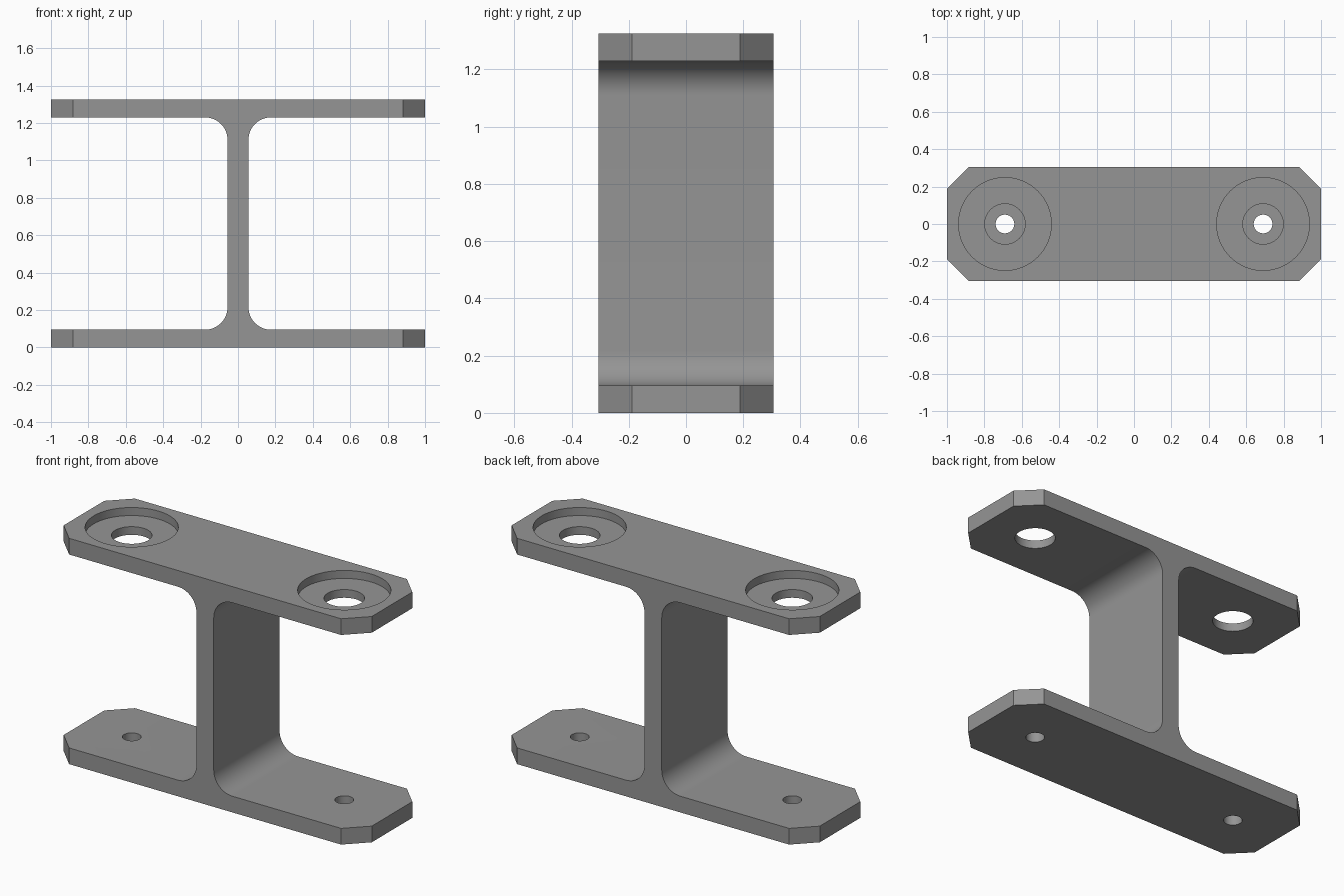
import bpy, bmesh, math
from mathutils import Matrix

cube = bpy.data.objects.get("Cube")
if cube:
    bpy.data.objects.remove(cube, do_unlink=True)

HEIGHT, PLATE, WEB, FILLET = 1.325, 0.095, 0.056, 0.12
HALF_Y, CHAMFER, HOLE_X = 0.305, 0.117, 0.69
SEAT = HEIGHT - 0.047

gray = bpy.data.materials.new("plain gray")
gray.use_nodes = True
color = (0.3, 0.3, 0.3, 1)
gray.diffuse_color = color
gray.node_tree.nodes["Principled BSDF"].inputs["Base Color"].default_value = color


def prism(name, points, direction):
    """Extrude a closed outline along a direction."""
    bm = bmesh.new()
    face = bm.faces.new([bm.verts.new(p) for p in points])
    side = bmesh.ops.extrude_face_region(bm, geom=[face])["geom"]
    bmesh.ops.translate(bm, vec=direction,
                        verts=[v for v in side if isinstance(v, bmesh.types.BMVert)])
    bmesh.ops.recalc_face_normals(bm, faces=bm.faces)
    return finish(name, bm)


def cylinder(name, x, radius, low, high):
    bm = bmesh.new()
    bmesh.ops.create_cone(bm, cap_ends=True, segments=64, radius1=radius, radius2=radius,
                          depth=high - low,
                          matrix=Matrix.Translation((x, 0, (low + high) / 2)))
    return finish(name, bm)


def finish(name, bm):
    mesh = bpy.data.meshes.new(name)
    bm.to_mesh(mesh)
    bm.free()
    mesh.materials.append(gray)
    obj = bpy.data.objects.new(name, mesh)
    bpy.context.collection.objects.link(obj)
    return obj


def boolean(target, cutter, operation):
    mod = target.modifiers.new("cut", 'BOOLEAN')
    mod.operation, mod.object, mod.solver = operation, cutter, 'EXACT'
    bpy.context.view_layer.objects.active = target
    bpy.ops.object.modifier_apply(modifier=mod.name)
    bpy.data.objects.remove(cutter, do_unlink=True)


# I-shaped section: lower right quarter with its fillet, then mirrored
steps = 14
center_x, center_z = WEB + FILLET, PLATE + FILLET
quarter = [(1.1, 0), (1.1, PLATE)]
for i in range(steps + 1):
    a = math.radians(270 - 90 * i / steps)
    quarter.append((center_x + FILLET * math.cos(a), center_z + FILLET * math.sin(a)))
right = quarter + [(x, HEIGHT - z) for x, z in reversed(quarter)]
outline = right + [(-x, z) for x, z in reversed(right)]
bracket = prism("bracket", [(x, -0.5, z) for x, z in outline], (0, 1, 0))

# Plan outline with chamfered corners
cx, cy = 1 - CHAMFER, HALF_Y - CHAMFER
corner = [(1, cy), (cx, HALF_Y)]
half = corner + [(-x, y) for x, y in reversed(corner)]
plan = half + [(-x, -y) for x, y in half]
boolean(bracket, prism("plan_cutter", [(x, y, -0.2) for x, y in plan],
                       (0, 0, HEIGHT + 0.4)), 'INTERSECT')

# Counterbored holes above, small holes below
for x in (-HOLE_X, HOLE_X):
    for radius, low, high in ((0.248, SEAT, HEIGHT + 0.1),
                              (0.108, HEIGHT - 0.3, HEIGHT + 0.1),
                              (0.05, -0.1, 0.3)):
        boolean(bracket, cylinder("hole_cutter", x, radius, low, high), 'DIFFERENCE')

# Smooth fillets and holes, crisp edges elsewhere
bpy.ops.object.select_all(action='DESELECT')
bracket.select_set(True)
bpy.context.view_layer.objects.active = bracket
bpy.ops.object.shade_smooth_by_angle(angle=math.radians(30))
